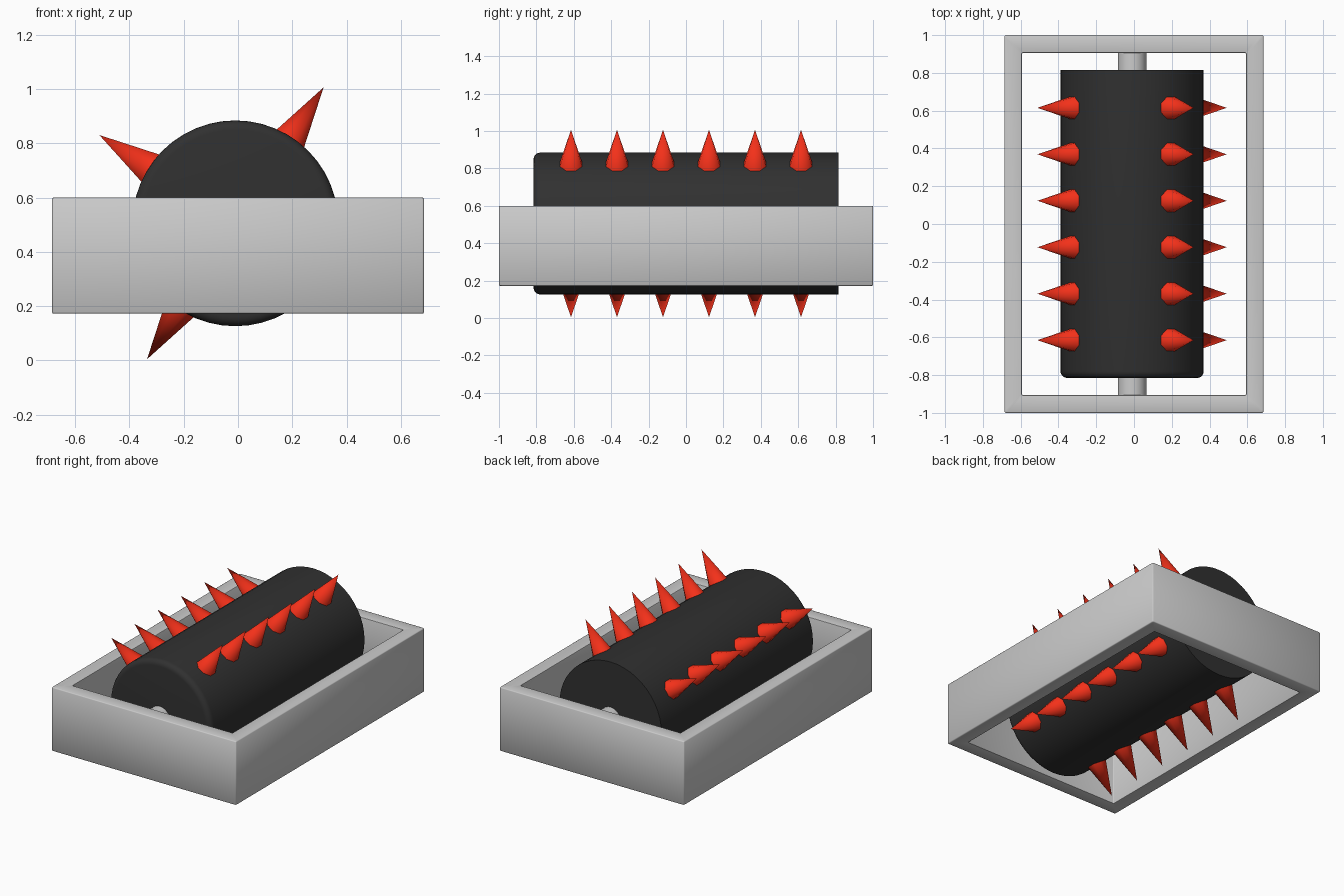
import bpy, bmesh, math
from mathutils import Matrix, Vector

if "Cube" in bpy.data.objects:
    bpy.data.objects.remove(bpy.data.objects["Cube"])

CX, CZ = -0.01, 0.505          # roller axis


def material(name, rgb):
    m = bpy.data.materials.new(name)
    m.diffuse_color = (*rgb, 1)
    m.use_nodes = True
    m.node_tree.nodes["Principled BSDF"].inputs["Base Color"].default_value = m.diffuse_color
    return m


black = material("black_rubber", (0.03, 0.03, 0.03))
red = material("red_spike", (0.9, 0.03, 0.01))


def finish(name, bm, mat=None, angle=40):
    bmesh.ops.recalc_face_normals(bm, faces=bm.faces)
    me = bpy.data.meshes.new(name)
    bm.to_mesh(me)
    bm.free()
    ob = bpy.data.objects.new(name, me)
    bpy.context.collection.objects.link(ob)
    if mat:
        me.materials.append(mat)
    bpy.ops.object.select_all(action='DESELECT')
    ob.select_set(True)
    bpy.context.view_layer.objects.active = ob
    bpy.ops.object.shade_smooth_by_angle(angle=math.radians(angle))
    return ob


def lathe(name, profile, sides, mat=None):
    """Closed solid around the roller axis from (radius, y) points."""
    bm = bmesh.new()
    rings = [[bm.verts.new((CX + r * math.cos(2 * math.pi * i / sides), y,
                            CZ + r * math.sin(2 * math.pi * i / sides)))
              for i in range(sides)] for r, y in profile]
    for a, b in zip(rings, rings[1:]):
        for i in range(sides):
            j = (i + 1) % sides
            bm.faces.new((a[i], a[j], b[j], b[i]))
    bm.faces.new(rings[0])
    bm.faces.new(rings[-1])
    return finish(name, bm, mat)


# Rectangular open frame
bm = bmesh.new()
loops = []
for hx, hy in ((0.685, 1.0), (0.593, 0.905)):
    for z in (0.172, 0.6):
        loops.append([bm.verts.new((sx * hx, sy * hy, z))
                      for sx, sy in ((-1, -1), (1, -1), (1, 1), (-1, 1))])
outer_low, outer_top, inner_low, inner_top = loops
for a, b in ((outer_low, outer_top), (outer_top, inner_top),
             (inner_top, inner_low), (inner_low, outer_low)):
    for i in range(4):
        j = (i + 1) % 4
        bm.faces.new((a[i], a[j], b[j], b[i]))
bmesh.ops.recalc_face_normals(bm, faces=bm.faces)
bmesh.ops.bevel(bm, geom=list(bm.edges), offset=0.006, segments=2,
                profile=0.5, affect='EDGES')
finish("frame", bm)

# Axle through the frame ends
lathe("axle", [(0.076, -0.95), (0.076, 0.95)], 32)

# Roller drum, rounded only at the front end
R, r = 0.379, 0.035
rounded = [(R - r + r * math.sin(math.radians(t)),
            -0.815 + r - r * math.cos(math.radians(t))) for t in range(0, 91, 18)]
lathe("roller_drum", rounded + [(R, 0.815)], 48, black)

# Four rows of six spikes
D0, TIP = 0.335, 0.597
H = TIP - D0
for row in range(4):
    ang = math.radians(57 + 90 * row)
    out = Vector((math.cos(ang), 0, math.sin(ang)))
    side = Vector((0, 1, 0))
    turn = Matrix((out.cross(side) * -1, side * -1, out)).transposed().to_4x4()
    bm = bmesh.new()
    for k in range(6):
        pos = Vector((CX, (k - 2.5) * 0.246, CZ)) + out * (D0 + H / 2)
        bmesh.ops.create_cone(
            bm, cap_ends=True, segments=8, radius1=H * 0.29, radius2=0, depth=H,
            matrix=Matrix.Translation(pos) @ turn @ Matrix.Rotation(math.pi / 8, 4, 'Z'))
    bmesh.ops.remove_doubles(bm, verts=bm.verts, dist=1e-5)
    finish(f"spike_row_{row + 1}", bm, red, 50)
